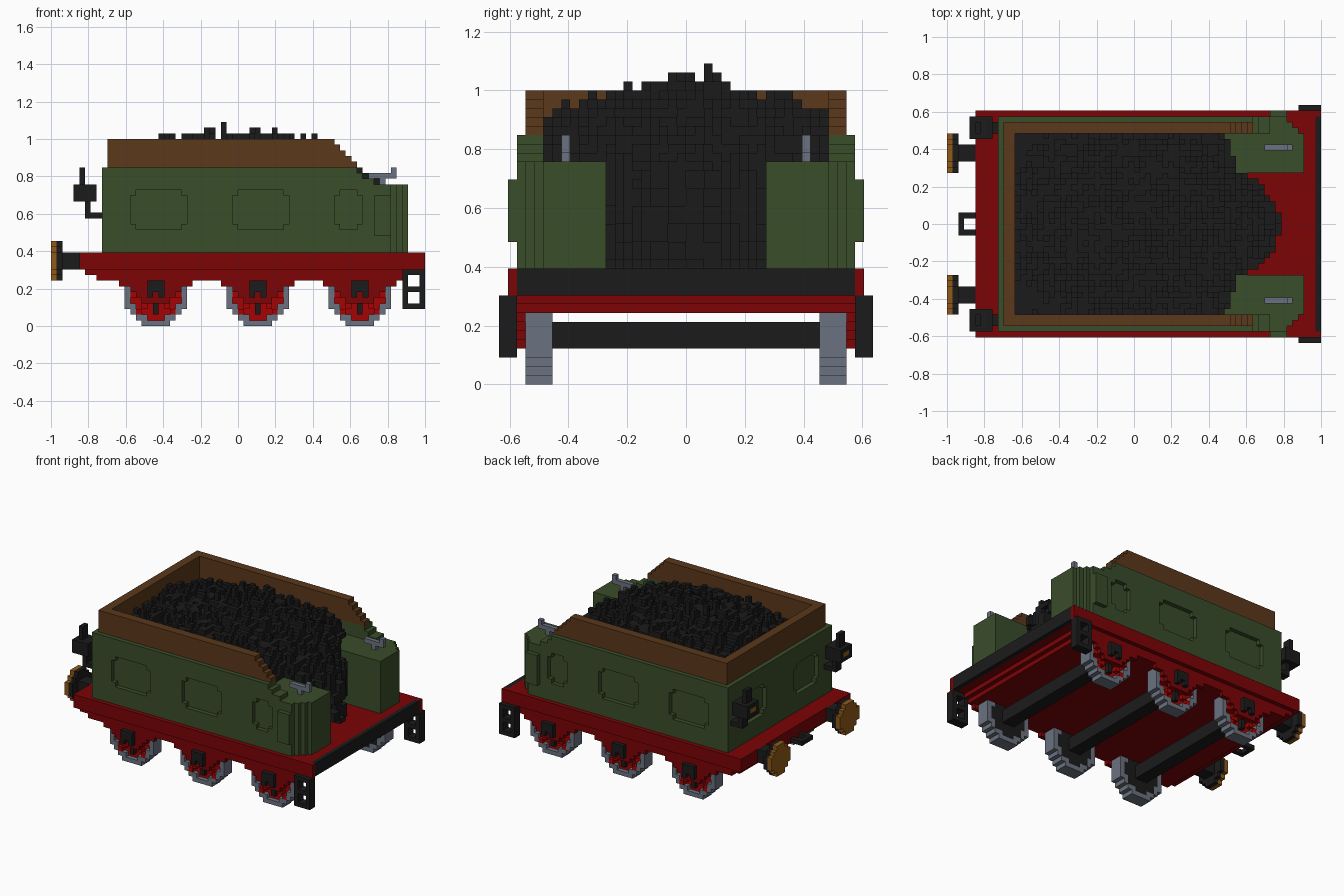
import bpy, random
from itertools import product

U = 1 / 33          # edge of one block
random.seed(4)

cube = bpy.data.objects.get("Cube")
if cube:
    bpy.data.objects.remove(cube)


def material(name, code):
    def linear(v):
        return v / 12.92 if v < 0.04 else ((v + 0.055) / 1.055) ** 2.4
    col = [linear(int(code[i:i + 2], 16) / 255) for i in (0, 2, 4)] + [1]
    m = bpy.data.materials.new(name)
    m.use_nodes = True
    m.diffuse_color = col
    m.node_tree.nodes["Principled BSDF"].inputs["Base Color"].default_value = col
    return m


GREEN = material("paint_green", "3A4D2A")
BROWN = material("wood_brown", "5B381B")
BLACK = material("coal_black", "1B1B1B")
RED = material("frame_red", "7C0306")
BRIGHT_RED = material("spoke_red", "A60404")
GREY = material("steel_grey", "6B7280")
GOLD = material("brass", "905A18")


def box(x0, x1, y0, y1, z0, z1):
    return set(product(range(x0, x1), range(y0, y1), range(z0, z1)))


def mirror(cells):
    return cells | {(x, -1 - y, z) for x, y, z in cells}


def panel(a, b, c, d):
    """Rectangle of cells with its four corners cut off."""
    return {(p, q) for p, q in product(range(a, b), range(c, d))
            if not (p in (a, b - 1) and q in (c, d - 1))}


def disc(r, inner=0):
    n = int(r)
    return {(a, b) for a, b in product(range(-n, n + 1), repeat=2)
            if inner ** 2 <= a * a + b * b < r * r}


def build(name, mat, cells):
    """Skin a set of blocks, keeping only the exposed faces."""
    verts, faces = {}, []
    for c in cells:
        for axis, side in product(range(3), (0, 1)):
            near = list(c)
            near[axis] += 2 * side - 1
            if tuple(near) in cells:
                continue
            b, d = (axis + 1) % 3, (axis + 2) % 3
            face = []
            for s, t in ((0, 0), (1, 0), (1, 1), (0, 1)):
                p = list(c)
                p[axis] += side
                p[b] += s
                p[d] += t
                face.append(verts.setdefault(tuple(p), len(verts)))
            faces.append(face if side else face[::-1])
    mesh = bpy.data.meshes.new(name)
    mesh.from_pydata([[k * U for k in v] for v in verts], [], faces)
    mesh.materials.append(mat)
    obj = bpy.data.objects.new(name, mesh)
    bpy.context.collection.objects.link(obj)
    return obj


AXLES = (-15, 3, 21)

# Steps at the open end, with two openings each
steps = box(29, 33, 19, 21, 3, 10)
steps -= box(30, 32, 19, 21, 4, 6) | box(30, 32, 19, 21, 7, 9)
build("steps", BLACK, mirror(steps))

# Deck over a deep floor that steps up at both ends, with stepped side frames
frame = box(-28, 32, 0, 20, 10, 13) | box(32, 33, 19, 20, 10, 13)
frame |= box(-27, 30, 0, 19, 9, 10) | box(-25, 29, 0, 19, 8, 9)
for x in range(-23, 29):
    gap = min(abs(x - a) for a in AXLES)
    frame |= box(x, x + 1, 18, 19, min(8, max(4, gap + 2)) if gap != 6 else 7, 8)
wells = set()
for a in AXLES:
    wells |= box(a - 5, a + 6, 15, 18, 8, 11)
build("frame", RED, mirror(frame - wells))
build("end_beam", BLACK, box(32, 33, -19, 19, 10, 13))

# Wheels, axles and axle boxes
for i, a in enumerate(AXLES):
    def wheel(flat, y0, y1):
        return mirror({(a + p, y, 5 + q) for p, q in flat for y in range(y0, y1)})
    tag = ("rear", "middle", "front")[i]
    build(tag + "_tyres", GREY, wheel(disc(5.5, 4.3), 15, 18))
    build(tag + "_wheel_plates", BLACK, wheel(disc(4.3), 15, 16))
    spokes = {(p, q) for p, q in disc(4.3) if q == 0 or abs(p) == abs(q)}
    build(tag + "_spokes", BRIGHT_RED, wheel(disc(4.3), 16, 17) | wheel(spokes, 17, 18))
    build(tag + "_axle", BLACK, box(a - 1, a + 2, -15, 15, 4, 7))
    hanger = box(a - 1, a + 2, 19, 20, 5, 8) - box(a, a + 1, 19, 20, 5, 6)
    build(tag + "_axle_boxes", BLACK, mirror(hanger | box(a, a + 1, 17, 18, 2, 5)))

# Tank body with a bunker well, side lockers and sloping side walls
body = box(-24, 16, 0, 19, 13, 28) - box(-21, 16, 0, 16, 25, 28)
body |= box(16, 30, 9, 19, 13, 25)
for z in range(25, 28):
    body |= box(16, 21 + (27 - z) * 3 // 2, 16, 19, z, z + 1)
body -= box(27, 30, 18, 19, 13, 25) | box(29, 30, 16, 19, 13, 25) | box(28, 29, 17, 19, 13, 25)
for x0, x1 in ((-19, -9), (-1, 9), (17, 22)):
    body -= {(x, 18, z) for x, z in panel(x0, x1, 17, 24)}
body -= {(-24, y, z) for y, z in panel(5, 14, 17, 24)}
body |= box(24, 27, 19, 20, 16, 23)
build("tank_body", GREEN, mirror(body))

# Wooden boards around the bunker
boards = box(-23, -21, 0, 18, 28, 33)
for z in range(28, 33):
    boards |= box(-21, 21 - (z - 28), 16, 18, z, z + 1)
build("bunker_boards", BROWN, mirror(boards))

# Heaped coal with a rough face at the open end
coal = set()
lumps = {k: random.choice((-0.8, 0, 0.8)) for k in product(range(-11, 13), range(-8, 8))}
rough = {k: random.choice((-2, -1, 0, 0)) for k in product(range(-8, 8), range(6, 18))}
for x, y in product(range(-21, 26), range(-16, 16)):
    d = abs(y + 0.5)
    limit = 25.2 - d * d / 22 - max(0, d - 6) if d < 9 else 16 + (15 - d) / 3
    top = 33.3 - 4.2 * (d / 16) ** 1.5 - 3 * ((x + 1) / 20) ** 2
    top += lumps[x // 2, y // 2] + random.choice((-1, 0, 0, 0, 1))
    if x < 15:
        top = max(top, 28)
    else:
        top -= (x - 15) * 0.5
    if d < 4 and -8 < x < 8 and random.random() < 0.06:
        top += 1.5
    for z in range(13 if x >= 16 and d < 9 else 25, round(top)):
        if x <= limit + rough[y // 2, z // 2]:
            coal.add((x, y, z))
build("coal", BLACK, coal - mirror(body))

# Locker handles
handle = box(23, 28, 13, 14, 26, 27) | {(25, 13, 25), (27, 13, 27)}
build("locker_handles", GREY, mirror(handle))

# Rear lamps on brackets
lens = box(-29, -28, 16, 18, 23, 24)
lamp = box(-29, -25, 15, 19, 22, 25) | box(-28, -27, 16, 18, 25, 28)
lamp |= box(-27, -26, 16, 18, 19, 22) | box(-27, -24, 16, 18, 19, 20)
build("lamps", BLACK, mirror(lamp - lens))
build("lamp_lenses", GOLD, mirror(lens))

# Buffers and coupling loop
face = {(12 + p, 11 + q) for p, q in disc(3.5)}
build("buffer_faces", GOLD, mirror({(-33, y, z) for y, z in face}))
build("buffer_shanks", BLACK, mirror({(-32, y, z) for y, z in face} | box(-31, -28, 11, 14, 10, 13)))
build("coupling", BLACK, box(-31, -27, -2, 2, 10, 11) - box(-30, -28, -1, 1, 10, 11))
